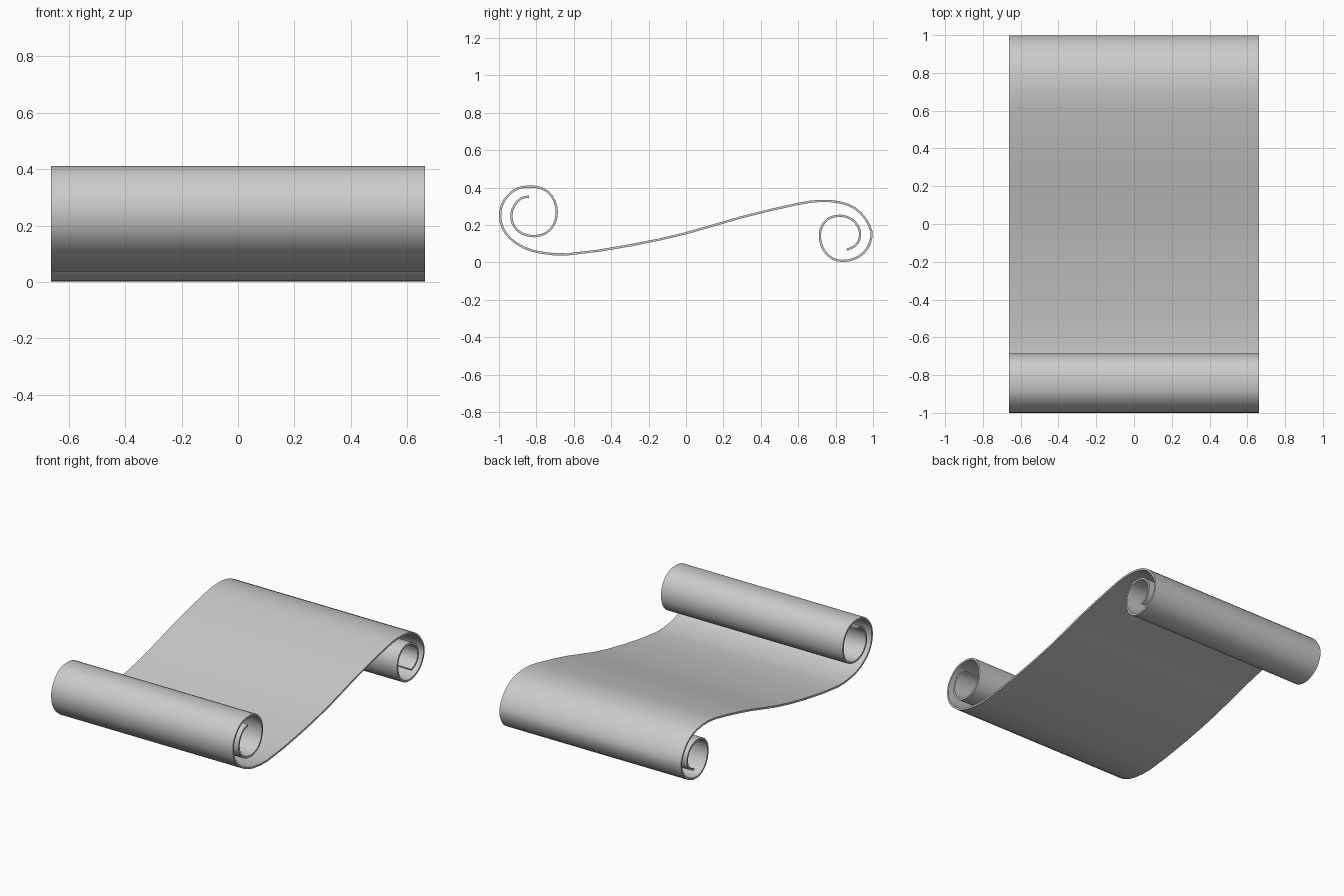
import bpy
from mathutils import Vector

if "Cube" in bpy.data.objects:
    bpy.data.objects.remove(bpy.data.objects["Cube"])

HALF_WIDTH = 0.662
HALF_THICK = 0.006
STEPS = 2

# Centre line of the sheet (y, z): upper curl, sloping sheet, lower curl
front_curl = [(-.840, .352), (-.882, .342), (-.918, .304), (-.934, .251), (-.922, .198),
              (-.880, .156), (-.813, .140), (-.750, .156), (-.706, .203), (-.691, .267),
              (-.702, .326), (-.735, .374), (-.783, .400), (-.845, .405), (-.904, .394),
              (-.951, .358), (-.984, .308), (-.994, .246), (-.979, .182), (-.939, .128),
              (-.870, .081), (-.780, .053)]
slope = [(-.636, .043), (-.300, .091), (0, .156), (.290, .240), (.604, .314)]
back_curl = [(.716, .329), (.823, .321), (.904, .289), (.958, .235), (.991, .166),
             (.984, .107), (.952, .053), (.898, .019), (.838, .008), (.781, .022),
             (.738, .064), (.717, .123), (.722, .182), (.754, .229), (.802, .248),
             (.850, .246), (.898, .222), (.929, .171), (.925, .118), (.898, .085),
             (.859, .068)]


def smooth_path(points, steps):
    """Catmull-Rom curve through the points."""
    p = [Vector(q) for q in points]
    p = [2 * p[0] - p[1]] + p + [2 * p[-1] - p[-2]]
    out = []
    for a, b, c, d in zip(p, p[1:], p[2:], p[3:]):
        t1 = (c - a).normalized() * (c - b).length
        t2 = (d - b).normalized() * (c - b).length
        for i in range(steps):
            t = i / steps
            out.append(b * (2*t**3 - 3*t**2 + 1) + t1 * (t**3 - 2*t**2 + t)
                       + c * (3*t**2 - 2*t**3) + t2 * (t**3 - t**2))
    return out + [p[-2]]


path = smooth_path(front_curl + slope + back_curl, STEPS)
n = len(path)

# Four corners per station: sheet width by sheet thickness
verts, faces = [], []
for i, p in enumerate(path):
    t = (path[min(i + 1, n - 1)] - path[max(i - 1, 0)]).normalized()
    off = Vector((-t.y, t.x)) * HALF_THICK
    for x, s in ((-1, -1), (1, -1), (1, 1), (-1, 1)):
        q = p + off * s
        verts.append((x * HALF_WIDTH, q.x, q.y))
for i in range(n - 1):
    a = 4 * i
    for k in range(4):
        j = (k + 1) % 4
        faces.append((a + k, a + j, a + 4 + j, a + 4 + k))
faces += [(3, 2, 1, 0), tuple(range(4 * n - 4, 4 * n))]

# Rolled parchment sheet
mesh = bpy.data.meshes.new("scroll_sheet")
mesh.from_pydata(verts, [], [f[::-1] for f in faces])
mesh.update()
scroll = bpy.data.objects.new("scroll_sheet", mesh)
bpy.context.collection.objects.link(scroll)
bpy.context.view_layer.objects.active = scroll
scroll.select_set(True)
bpy.ops.object.mode_set(mode='EDIT')
bpy.ops.mesh.select_all(action='SELECT')
bpy.ops.mesh.normals_make_consistent(inside=False)
bpy.ops.object.mode_set(mode='OBJECT')
bpy.ops.object.shade_smooth_by_angle(angle=0.7)
